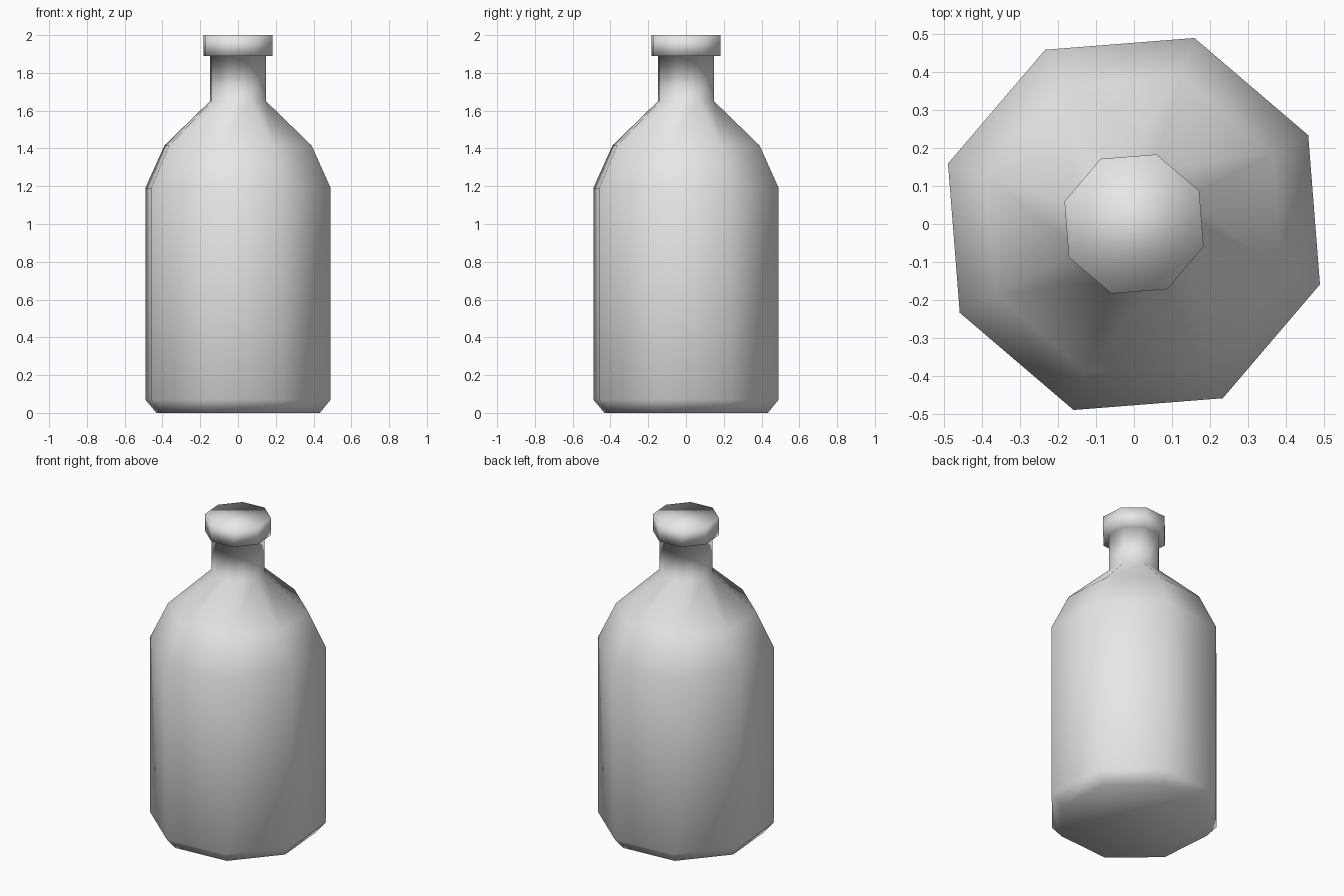
import bpy
import bmesh
from math import cos, sin, radians, tau

cube = bpy.data.objects.get("Cube")
if cube:
    bpy.data.objects.remove(cube, do_unlink=True)

SIDES = 8
TURN = radians(27)

# Bottle outline as (radius, height), from base to lip
PROFILE = [
    (0.455, 0.0),    # base
    (0.516, 0.07),   # base bevel
    (0.516, 1.19),   # body
    (0.41, 1.415),   # shoulder
    (0.156, 1.65),   # neck bottom
    (0.156, 1.89),   # neck top
    (0.193, 1.89),   # lip underside
    (0.193, 2.0),    # lip top
]

glass = bpy.data.materials.new("light_grey")
glass.use_nodes = True
grey = (0.8, 0.8, 0.8, 1)
glass.diffuse_color = grey
glass.node_tree.nodes["Principled BSDF"].inputs["Base Color"].default_value = grey


def add_ring(bm, radius, height):
    angles = [TURN + tau * i / SIDES for i in range(SIDES)]
    return [bm.verts.new((radius * cos(a), radius * sin(a), height)) for a in angles]


# Eight-sided closed bottle, lofted ring by ring
bm = bmesh.new()
rings = [add_ring(bm, r, z) for r, z in PROFILE]
for low, high in zip(rings, rings[1:]):
    for i in range(SIDES):
        j = (i + 1) % SIDES
        bm.faces.new((low[i], low[j], high[j], high[i]))
bm.faces.new(rings[0][::-1])
bm.faces.new(rings[-1])
bmesh.ops.recalc_face_normals(bm, faces=bm.faces[:])
for face in bm.faces:
    face.smooth = True

mesh = bpy.data.meshes.new("bottle")
bm.to_mesh(mesh)
bm.free()
mesh.materials.append(glass)
bottle = bpy.data.objects.new("bottle", mesh)
bpy.context.collection.objects.link(bottle)
